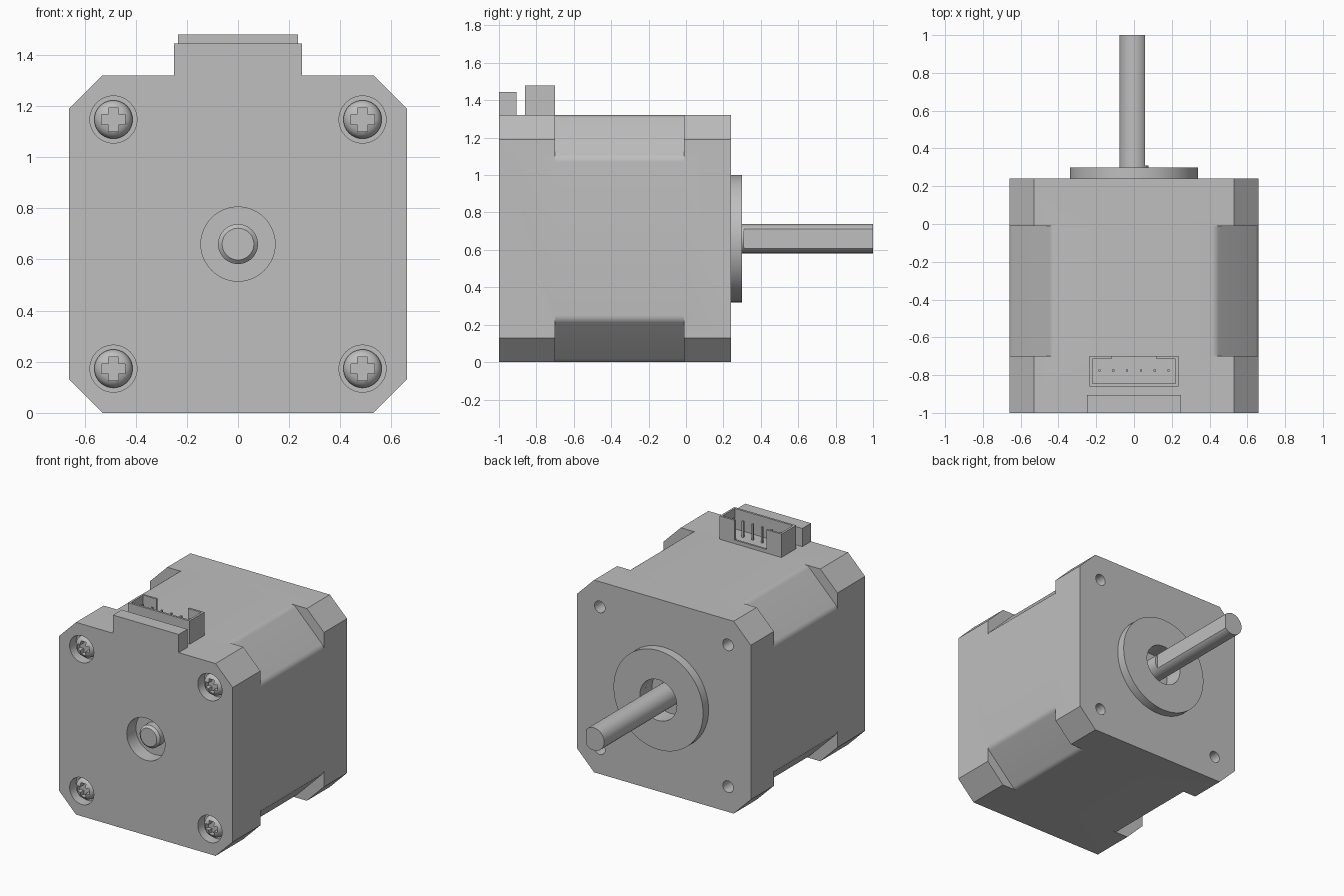
import bpy, bmesh, math

if "Cube" in bpy.data.objects:
    bpy.data.objects.remove(bpy.data.objects["Cube"])

C = 0.66      # half width of the body and height of the shaft axis
P = 0.487     # screw offset from the axis

grey = bpy.data.materials.new("motor_grey")
grey.diffuse_color = (0.52, 0.52, 0.52, 1)
grey.use_nodes = True
grey.node_tree.nodes["Principled BSDF"].inputs["Base Color"].default_value = grey.diffuse_color


def finish(name, bm):
    bmesh.ops.recalc_face_normals(bm, faces=bm.faces[:])
    mesh = bpy.data.meshes.new(name)
    bm.to_mesh(mesh)
    bm.free()
    mesh.materials.append(grey)
    ob = bpy.data.objects.new(name, mesh)
    bpy.context.collection.objects.link(ob)
    return ob


def prism(name, pts, y0, y1):
    """Extrude an (x, z) outline from y0 to y1."""
    bm = bmesh.new()
    a = [bm.verts.new((x, y0, z)) for x, z in pts]
    b = [bm.verts.new((x, y1, z)) for x, z in pts]
    bm.faces.new(a)
    bm.faces.new(b[::-1])
    for i in range(len(a)):
        j = (i + 1) % len(a)
        bm.faces.new((a[i], b[i], b[j], a[j]))
    return finish(name, bm)


def box(name, x0, x1, y0, y1, z0, z1):
    return prism(name, [(x0, z0), (x1, z0), (x1, z1), (x0, z1)], y0, y1)


def lathe(name, profile, x=0, z=0, n=48, closed=False):
    """Turn an (r, y) profile about a y-parallel axis through (x, z)."""
    bm = bmesh.new()
    rings = []
    for r, y in profile:
        if r == 0:
            rings.append([bm.verts.new((x, y, z))] * n)
        else:
            rings.append([bm.verts.new((x + r * math.cos(k * math.tau / n), y,
                                        z + r * math.sin(k * math.tau / n))) for k in range(n)])
    pairs = list(zip(rings, rings[1:]))
    if closed:
        pairs.append((rings[-1], rings[0]))
    for a, b in pairs:
        for k in range(n):
            j = (k + 1) % n
            bm.faces.new(list(dict.fromkeys((a[k], a[j], b[j], b[k]))))
    return finish(name, bm)


def cylinder(r, y0, y1, x=0, z=0, n=48):
    return lathe("cutter", [(0, y0), (r, y0), (r, y1), (0, y1)], x, z, n)


def cut(ob, cutter):
    mod = ob.modifiers.new("cut", 'BOOLEAN')
    mod.operation = 'DIFFERENCE'
    mod.solver = 'EXACT'
    mod.object = cutter
    bpy.context.view_layer.objects.active = ob
    bpy.ops.object.modifier_apply(modifier=mod.name)
    bpy.data.objects.remove(cutter)


corners = [(sx, sz) for sx in (-1, 1) for sz in (-1, 1)]

# Body: chamfered square block
e, c = C, C - 0.13
body = prism("motor_body", [(x, z + C) for x, z in (
    (-c, -e), (c, -e), (e, -c), (e, c), (c, e), (-c, e), (-e, c), (-e, -c))], -1, 0.24)

# Deeper, softened corner chamfers between the two end caps
ch, t = 0.227, 0.023
R = t / math.tan(math.radians(22.5))
arc = [(C - R + R * math.cos(a), C - ch - t + R * math.sin(a))
       for a in (math.radians(45) * k / 6 for k in range(7))]
notch = arc + [(z, x) for x, z in arc[::-1]]
notch += [(notch[-1][0], 0.8), (0.8, 0.8), (0.8, notch[0][1])]
for sx, sz in corners:
    cut(body, prism("cutter", [(sx * x, C + sz * z) for x, z in notch], -0.70, -0.01))

# Screw recesses at the rear, mounting holes at the shaft end
for sx, sz in corners:
    cut(body, cylinder(0.092, -1.1, -0.93, sx * P, C + sz * P))
    cut(body, cylinder(0.04, 0.08, 0.4, sx * P, C + sz * P, 24))

# Shaft wells at both ends
cut(body, cylinder(0.145, -1.1, -0.90, 0, C))
cut(body, cylinder(0.14, 0.17, 0.4, 0, C))

# Pilot ring around the shaft
flange = lathe("pilot_ring", [(0.14, 0.24), (0.14, 0.30), (0.34, 0.30), (0.34, 0.24)],
               0, C, 72, True)

# Shaft with a flat on the +x side
shaft = lathe("shaft", [(0, -0.97), (0.062, -0.97), (0.078, -0.955), (0.078, 1), (0, 1)], 0, C)
cut(shaft, box("cutter", 0.058, 0.2, 0.31, 1.1, 0.4, 0.9))

# Domed screws with a cross recess
screw = lathe("screw", [(0, -0.93), (0.075, -0.93), (0.075, -0.945), (0.071, -0.96),
                        (0.062, -0.973), (0.048, -0.982), (0.025, -0.988), (0, -0.99)], n=40)
w, l = 0.019, 0.046
cut(screw, prism("cutter", [(-w, -l), (w, -l), (w, -w), (l, -w), (l, w), (w, w),
                            (w, l), (-w, l), (-w, w), (-l, w), (-l, -w), (-w, -w)], -1.1, -0.95))
screws = [screw]
for sx, sz in corners:
    if screws[-1].location.length:
        screws.append(screw.copy())
        bpy.context.collection.objects.link(screws[-1])
    screws[-1].location = (sx * P, 0, C + sz * P)

# Connector backing plate
plate = box("connector_backplate", -0.25, 0.25, -1, -0.905, 1.32, 1.445)

# Open connector shell with a gap in the +y wall
shell = box("connector_shell", -0.235, 0.235, -0.86, -0.70, 1.32, 1.48)
cut(shell, box("cutter", -0.22, 0.22, -0.845, -0.714, 1.34, 1.6))
cut(shell, box("cutter", -0.12, 0.12, -0.75, -0.6, 1.345, 1.6))

# Six pins
for i in range(6):
    x = (i - 2.5) * 0.073
    box("connector_pin", x - 0.006, x + 0.006, -0.781, -0.769, 1.335, 1.45)

# Smooth the round parts, keep edges sharp
for ob in [body, flange, shaft, screw]:
    bpy.ops.object.select_all(action='DESELECT')
    ob.select_set(True)
    bpy.context.view_layer.objects.active = ob
    bpy.ops.object.shade_smooth_by_angle(angle=math.radians(30))
